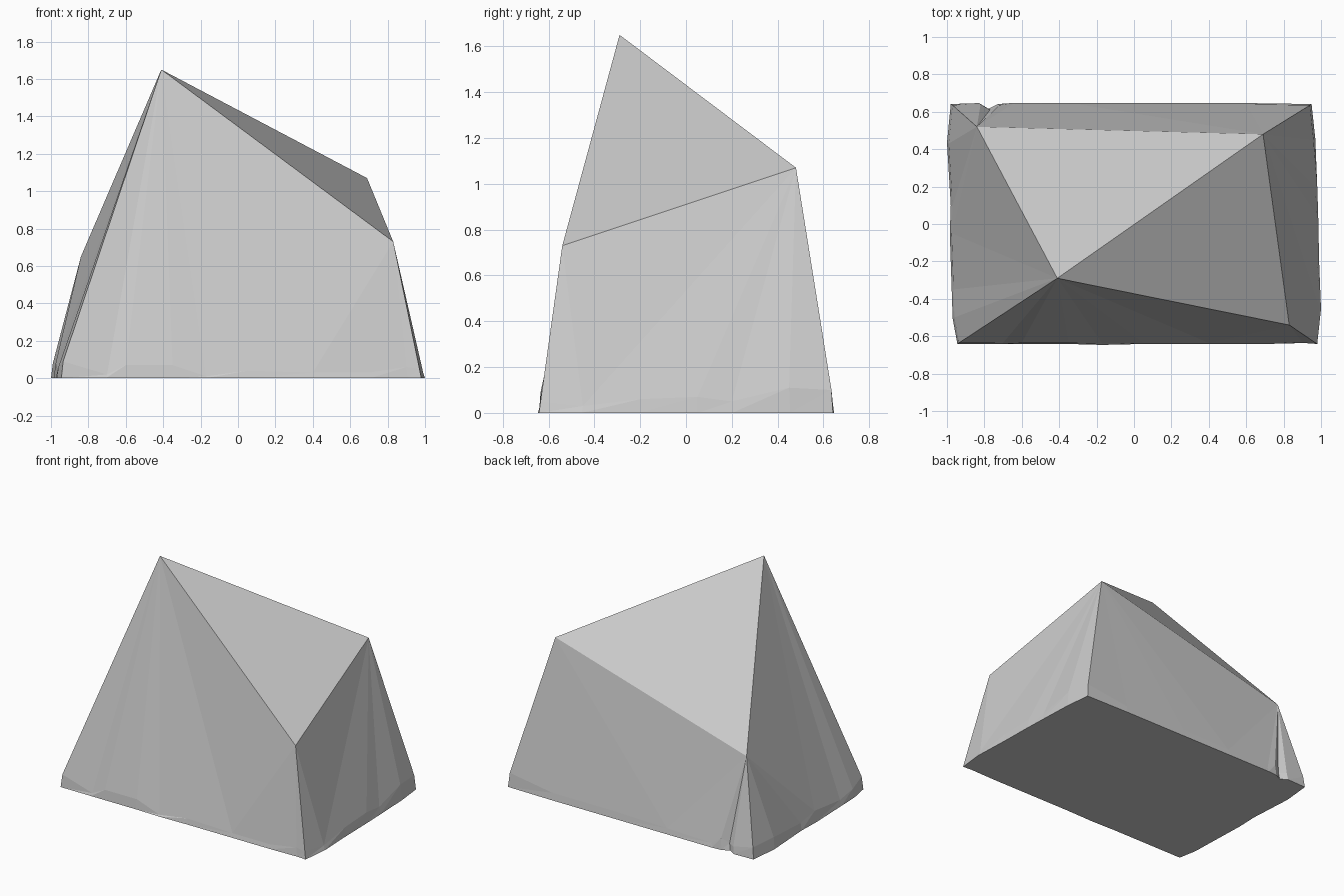
import bpy, bmesh

if "Cube" in bpy.data.objects:
    bpy.data.objects.remove(bpy.data.objects["Cube"])

# Four summit points of the faceted rock
peaks = {
    "A": (-0.41, -0.29, 1.65),
    "B": (0.69, 0.48, 1.07),
    "C": (0.83, -0.54, 0.73),
    "D": (-0.84, 0.52, 0.65),
}

# Chipped rim above the base, counter-clockwise; each run fans up to one peak
rim_runs = [
    ("A", [(-0.96, -0.50, 0.06), (-0.935, -0.635, 0.09), (-0.70, -0.635, 0.02),
           (-0.60, -0.635, 0.07), (-0.35, -0.635, 0.07), (-0.17, -0.64, 0.01),
           (0.05, -0.635, 0.04)]),
    ("C", [(0.40, -0.635, 0.03), (0.70, -0.635, 0.03), (0.90, -0.63, 0.06),
           (0.97, -0.635, 0.05)]),
    ("B", [(0.99, -0.45, 0.03), (0.98, -0.20, 0.06), (0.975, 0.05, 0.07),
           (0.97, 0.20, 0.05), (0.96, 0.45, 0.11), (0.94, 0.635, 0.10),
           (0.60, 0.64, 0.05), (0.10, 0.64, 0.05)]),
    ("D", [(-0.30, 0.64, 0.04), (-0.65, 0.64, 0.03), (-0.72, 0.635, 0.08),
           (-0.77, 0.61, 0.05), (-0.82, 0.64, 0.05), (-0.97, 0.635, 0.08),
           (-0.99, 0.43, 0.08), (-0.97, 0.10, 0.05)]),
    ("A", [(-0.975, -0.05, 0.08), (-0.965, -0.35, 0.04)]),
]

bm = bmesh.new()
top = {k: bm.verts.new(co) for k, co in peaks.items()}
rim, owner = [], []
for key, points in rim_runs:
    for p in points:
        rim.append(bm.verts.new(p))
        owner.append(key)
foot = [bm.verts.new((v.co.x * 1.01, v.co.y * 1.01, 0)) for v in rim]

# Skirt, side fans, and joining facets where the fan changes peak
n = len(rim)
for i in range(n):
    j = (i + 1) % n
    a, b = owner[i], owner[j]
    bm.faces.new((foot[i], foot[j], rim[j]))
    bm.faces.new((foot[i], rim[j], rim[i]))
    if a == b:
        bm.faces.new((rim[i], rim[j], top[a]))
    else:
        bm.faces.new((rim[i], rim[j], top[a]))
        bm.faces.new((rim[j], top[b], top[a]))

# Upper facets and flat underside
bm.faces.new((top["A"], top["C"], top["B"]))
bm.faces.new((top["A"], top["B"], top["D"]))
bm.faces.new(foot[::-1])
bmesh.ops.recalc_face_normals(bm, faces=bm.faces[:])

mesh = bpy.data.meshes.new("rock")
bm.to_mesh(mesh)
bm.free()
bpy.context.collection.objects.link(bpy.data.objects.new("rock", mesh))
